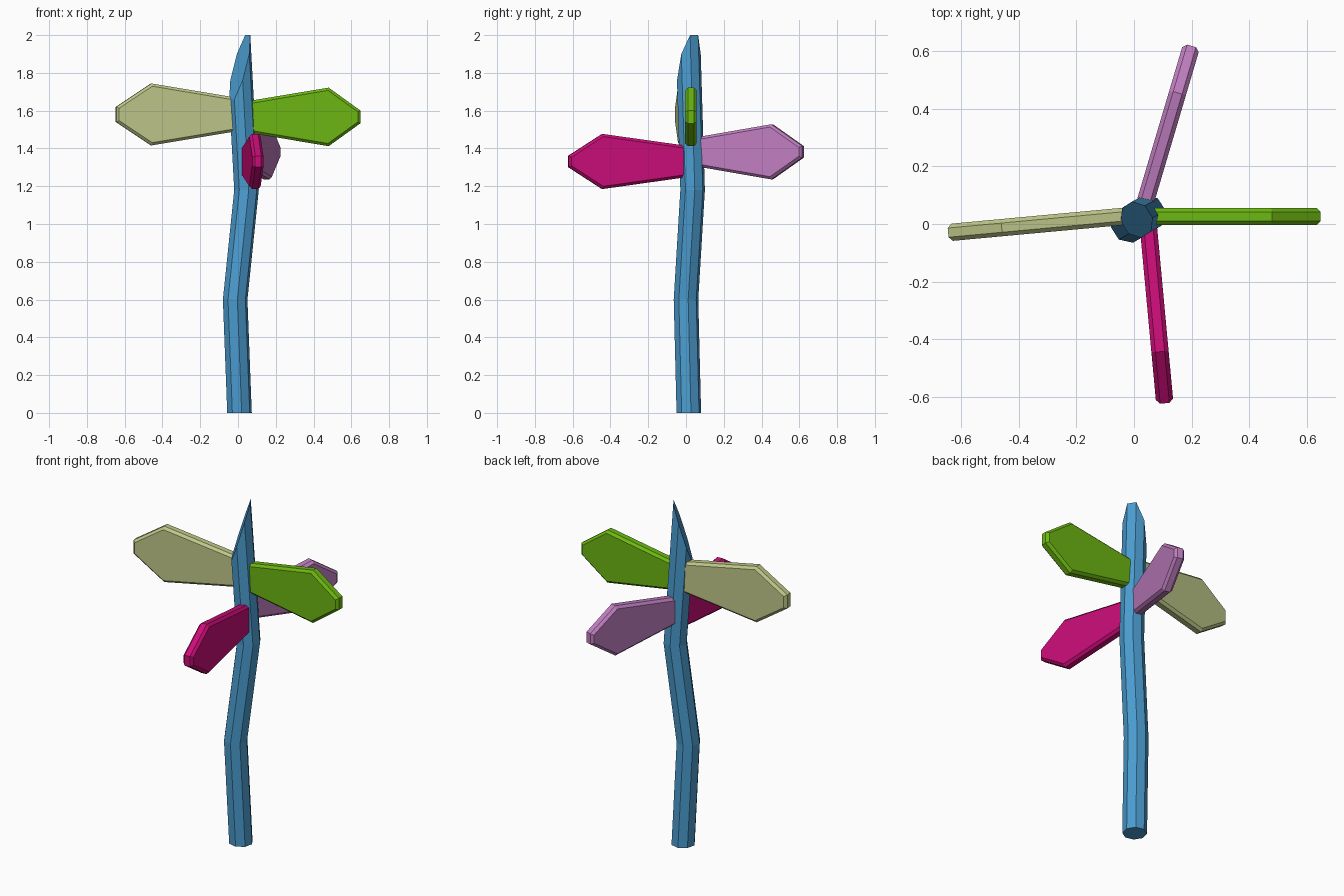
import bpy, bmesh
from math import cos, sin, radians
from mathutils import Vector

if "Cube" in bpy.data.objects:
    bpy.data.objects.remove(bpy.data.objects["Cube"])


def finish(bm, name, color):
    bmesh.ops.recalc_face_normals(bm, faces=bm.faces)
    mesh = bpy.data.meshes.new(name)
    bm.to_mesh(mesh)
    bm.free()
    obj = bpy.data.objects.new(name, mesh)
    bpy.context.collection.objects.link(obj)
    mat = bpy.data.materials.new(name + "_paint")
    mat.diffuse_color = (*color, 1)
    mat.use_nodes = True
    mat.node_tree.nodes["Principled BSDF"].inputs["Base Color"].default_value = mat.diffuse_color
    mesh.materials.append(mat)
    return obj


# Crooked eight-sided post with a slanted cut at the top
SIDES, RADIUS, TURN = 8, 0.066, 10
SPINE = [(0.008, 0.015, 0), (-0.015, 0, 0.6), (0.045, 0.035, 1.18), (0, 0.01, 2.0)]
bm = bmesh.new()
rings = []
for i, (cx, cy, cz) in enumerate(SPINE):
    ring = []
    for k in range(SIDES):
        a = radians(TURN + k * 360 / SIDES)
        x, y, z = cx, cy, cz
        if i == len(SPINE) - 1:
            # slide the last ring down along the leaning top section
            z = 1.83 + 0.17 * cos(a - radians(TURN + 22.5)) / cos(radians(22.5))
            low = Vector(SPINE[-2])
            p = low.lerp(Vector(SPINE[-1]), (z - low.z) / (cz - low.z))
            x, y = p.x, p.y
        ring.append(bm.verts.new((x + RADIUS * cos(a), y + RADIUS * sin(a), z)))
    rings.append(ring)
for a, b in zip(rings, rings[1:]):
    for k in range(SIDES):
        n = (k + 1) % SIDES
        bm.faces.new((a[k], a[n], b[n], b[k]))
bm.faces.new(rings[0])
bm.faces.new(rings[-1])
finish(bm, "post", (0.07, 0.33, 0.62))


def sign(name, tip, angle, length, shoulder, halves, color, thick=0.06):
    """Pointed board; halves = half heights at root, shoulder and tip."""
    d = Vector((cos(radians(angle)), sin(radians(angle)), 0))
    side = Vector((-d.y, d.x, 0))
    up = Vector((0, 0, 1))
    root_h, mid_h, tip_h = halves
    outline = [(-length, -root_h), (-shoulder, -mid_h), (0, -tip_h),
               (0, tip_h), (-shoulder, mid_h), (-length, root_h)]
    bm = bmesh.new()
    caps = [[bm.verts.new(Vector(tip) + d * s + up * h + side * t) for s, h in outline]
            for t in (-thick / 2, thick / 2)]
    faces = [bm.faces.new(c) for c in caps]
    for k in range(6):
        n = (k + 1) % 6
        bm.faces.new((caps[0][k], caps[0][n], caps[1][n], caps[1][k]))
    bmesh.ops.recalc_face_normals(bm, faces=bm.faces)
    # chamfer the rims of both broad faces
    rim = [e for f in faces for e in f.edges]
    bmesh.ops.bevel(bm, geom=rim, offset=0.014, segments=1, profile=0.5, affect='EDGES')
    finish(bm, name, color)


# Four direction boards
sign("right_sign", (0.648, 0.026, 1.567), 0, 0.61, 0.168,
     (0.081, 0.155, 0.034), (0.15, 0.47, 0.006))
sign("left_sign", (-0.646, -0.03, 1.58), 185.3, 0.65, 0.187,
     (0.087, 0.164, 0.04), (0.52, 0.57, 0.25))
sign("front_sign", (0.107, -0.623, 1.331), -84.7, 0.65, 0.18,
     (0.08, 0.146, 0.03), (0.60, 0.004, 0.19))
sign("back_sign", (0.2, 0.619, 1.382), 73.5, 0.59, 0.17,
     (0.076, 0.146, 0.031), (0.53, 0.21, 0.53))
